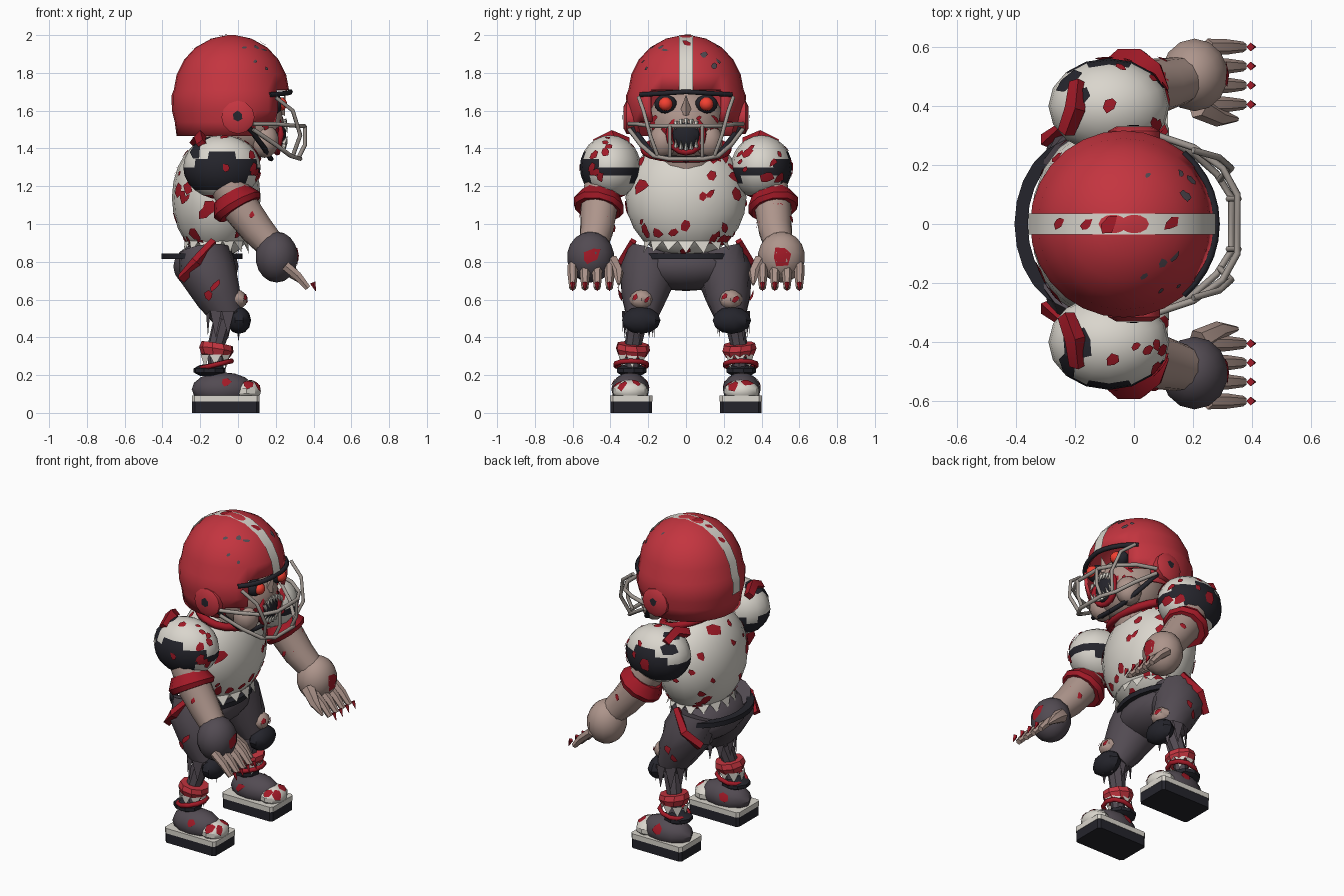
import bpy, bmesh, random
from math import sin, cos, pi, radians, atan2
from mathutils import Vector as V, Matrix

if "Cube" in bpy.data.objects:
    bpy.data.objects.remove(bpy.data.objects["Cube"])
random.seed(4)

def mat(name, *c):
    m = bpy.data.materials.new(name)
    m.diffuse_color = (*c, 1)
    m.use_nodes = True
    m.node_tree.nodes["Principled BSDF"].inputs["Base Color"].default_value = m.diffuse_color
    return m

RED, BLOOD = mat("red", .55, .035, .05), mat("dark_red", .36, .01, .02)
WHITE, SKIN = mat("white", .7, .67, .61), mat("skin", .42, .3, .26)
PANTS, BLACK = mat("cloth", .085, .07, .085), mat("black", .018, .018, .025)
METAL, GLOW = mat("bar", .36, .32, .29), mat("eye_red", .9, .05, .03)

def add(name, data, *mats):
    o = bpy.data.objects.new(name, data)
    bpy.context.collection.objects.link(o)
    for m in mats:
        data.materials.append(m)
    return o

def finish(name, bm, *mats):
    bmesh.ops.recalc_face_normals(bm, faces=bm.faces)
    me = bpy.data.meshes.new(name)
    bm.to_mesh(me)
    bm.free()
    return add(name, me, *mats)

def ball(name, c, r, *mats, seg=18, rings=10, pick=None):
    bm = bmesh.new()
    bmesh.ops.create_uvsphere(bm, u_segments=seg, v_segments=rings, radius=1)
    if pick:
        for f in bm.faces:
            f.material_index = pick(f.calc_center_median())
    bm.transform(Matrix.Translation(c) @ Matrix.Diagonal((*r, 1)))
    return finish(name, bm, *mats)

def tube(name, pts, radii, m, sides=10):
    bm, rings = bmesh.new(), []
    pts = [V(p) for p in pts]
    for i, p in enumerate(pts):
        t = pts[min(i + 1, len(pts) - 1)] - pts[max(i - 1, 0)]
        q = t.to_track_quat('Z', 'Y')
        rings.append([bm.verts.new(p + q @ V((radii[i] * cos(a), radii[i] * sin(a), 0)))
                      for a in (2 * pi * k / sides for k in range(sides))])
    for a, b in zip(rings, rings[1:]):
        for k in range(sides):
            j = (k + 1) % sides
            bm.faces.new((a[k], a[j], b[j], b[k]))
    bm.faces.new(rings[0][::-1])
    bm.faces.new(rings[-1])
    return finish(name, bm, m)

def spike(name, a, b, r, m, sides=5):
    return tube(name, [a, b], [r, .002], m, sides)

def wire(name, pts, r, m, cyclic=False):
    cu = bpy.data.curves.new(name, 'CURVE')
    cu.dimensions, cu.bevel_depth, cu.bevel_resolution = '3D', r, 1
    cu.use_fill_caps = True
    s = cu.splines.new('POLY')
    s.points.add(len(pts) - 1)
    for q, p in zip(s.points, pts):
        q.co = (*p, 1)
    s.use_cyclic_u = cyclic
    return add(name, cu, m)

def patches(name, c, r, dirs, m, size=(.02, .045), lift=1.02):
    # ragged stains hugging an ellipsoid
    bm, c, r = bmesh.new(), V(c), V(r)
    def proj(p):
        d = V((p.x / r.x, p.y / r.y, p.z / r.z)).normalized() * lift
        return bm.verts.new(c + V((d.x * r.x, d.y * r.y, d.z * r.z)))
    for d in dirs:
        d = V(d).normalized()
        p = V((d.x * r.x, d.y * r.y, d.z * r.z))
        u = d.orthogonal().normalized()
        w, s, ph = d.cross(u), random.uniform(*size), random.random() * 6
        sq = random.uniform(.5, 1)
        mid = proj(p)
        rim = [proj(p + s * random.uniform(.65, 1.4) * (u * cos(ph + k * pi / 3) + sq * w * sin(ph + k * pi / 3)))
               for k in range(6)]
        for k in range(6):
            bm.faces.new((mid, rim[k], rim[(k + 1) % 6]))
    return finish(name, bm, m)

def scatter(n, ok):
    out = []
    while len(out) < n:
        d = V([random.gauss(0, 1) for _ in range(3)]).normalized()
        if ok(d):
            out.append(d)
    return out

def shreds(name, c, rx, ry, z0, z1, n, m, flare=1.1):
    # torn hanging triangles around an ellipse
    bm = bmesh.new()
    for k in range(n):
        a, h = 2 * pi * k / n, pi / n
        top = [(c[0] + rx * cos(a + e), c[1] + ry * sin(a + e), z0) for e in (-h, h)]
        tip = (c[0] + rx * flare * cos(a), c[1] + ry * flare * sin(a), z1 + random.uniform(0, .35) * (z0 - z1))
        bm.faces.new([bm.verts.new(p) for p in top + [tip]])
    return finish(name, bm, m)

# helmet shell: turned profile with the face opening removed
HX, SEG = -.035, 28
prof = [(.29, 1.465), (.3, 1.54), (.315, 1.6), (.317, 1.68), (.305, 1.71), (.29, 1.79), (.25, 1.87), (.19, 1.935), (.105, 1.982), (.02, 2.0)]
bm = bmesh.new()
rings = [[bm.verts.new((HX + r * cos(2 * pi * k / SEG), r * sin(2 * pi * k / SEG), z)) for k in range(SEG)] for r, z in prof]
for i in range(len(prof) - 1):
    for k in range(SEG):
        a = 2 * pi * (k + .5) / SEG
        if i > 3 or abs(atan2(sin(a), cos(a))) > radians(44 if i else 60):
            j = (k + 1) % SEG
            bm.faces.new((rings[i][k], rings[i][j], rings[i + 1][j], rings[i + 1][k]))
bm.faces.new(rings[-1])
mod = finish("helmet", bm, RED).modifiers.new("shell", 'SOLIDIFY')
mod.thickness, mod.offset = .02, -1

# helmet centre stripe
bm = bmesh.new()
line = [(HX - (r + .006), z) for r, z in prof[2:-1]] + [(HX, 2.0)] + [(HX + r + .006, z) for r, z in prof[:3:-1][1:]]
rows = [[bm.verts.new((x, y, z)) for y in (-.036, .036)] for x, z in line]
for a, b in zip(rows, rows[1:]):
    bm.faces.new((a[0], a[1], b[1], b[0]))
finish("helmet_stripe", bm, WHITE)
dome = ((HX, 0, 1.70), (.305, .305, .295))
patches("stripe_stains", *dome, [(-.7, .02, .7), (-.4, -.02, .9), (-.15, 0, 1), (.5, 0, .85)], BLOOD, (.02, .035), 1.03)
patches("helmet_chips", *dome, scatter(10, lambda d: d.z > .35 and d.x > .2 and abs(d.y) > .2), PANTS, (.01, .02), 1.012)
wire("helmet_brow_rim", [(HX + .312 * cos(a), .312 * sin(a), 1.7 - .02 * abs(sin(a))) for a in [radians(t) for t in range(-50, 51, 10)]], .014, BLACK)

# head and face
HC, HR = (.03, 0, 1.53), (.215, .205, .2)
ball("head", HC, HR, SKIN)
tube("neck", [(-.08, 0, 1.3), (-.02, 0, 1.5)], [.17, .16], SKIN, 12)
spike("nose", (.215, 0, 1.585), (.25, 0, 1.68), .035, SKIN, 4)
ball("mouth", (.215, 0, 1.475), (.04, .075, .085), BLACK, seg=12, rings=8)
wire("bloody_lips", [(.228 - .02 * abs(sin(a)), .09 * cos(a), 1.475 + .095 * sin(a)) for a in [k * pi / 8 for k in range(16)]], .018, BLOOD, True)
for k in range(7):
    y = (k - 3) * .027
    d = .03 * (k - 3) ** 2 / 9
    spike("upper_tooth", (.245, y, 1.555 - d), (.262, y, 1.515 - d), .013, WHITE)
    spike("lower_tooth", (.24, y, 1.395 + d), (.262, y, 1.435 + d), .013, WHITE)
patches("face_stains", HC, HR, scatter(14, lambda d: d.x > .5 and d.z < .2 and abs(d.y) > .3), BLOOD, (.01, .03))

for s in (-1, 1):
    ball("eye_socket", (.195, s * .108, 1.635), (.045, .06, .05), BLACK, seg=12, rings=8)
    ball("eye", (.225, s * .108, 1.635), (.035, .038, .036), GLOW, seg=12, rings=8)
    tube("ear_disc", [(.0, s * .27, 1.565), (.0, s * .315, 1.565), (.0, s * .33, 1.565)], [.088, .088, .06], RED, 12)
    patches("ear_hole", (0, s * .322, 1.565), (.05, .013, .05), [(0, s, .1)], BLACK, (.02, .03), 1.05)
    ball("cheek", (.14, s * .12, 1.44), (.08, .075, .09), SKIN, seg=10, rings=7)
    wire("cage_side_bar", [(.2, s * .25, 1.67), (.29, s * .225, 1.6), (.33, s * .19, 1.47), (.29, s * .15, 1.36)], .011, METAL)
    wire("cage_upright", [(.355, s * .085, 1.52), (.355, s * .085, 1.42), (.32, s * .085, 1.35)], .011, METAL)
    wire("chin_strap", [(.05, s * .29, 1.52), (.14, s * .2, 1.4), (.17, s * .09, 1.35), (.175, 0, 1.345)], .014, BLACK)

def cage(name, half):
    wire(name, half + [(x, -y, z) for x, y, z in half[::-1]], .012, METAL)
cage("cage_top_bar", [(.08, .3, 1.53), (.2, .26, 1.53), (.3, .19, 1.52), (.35, .1, 1.52)])
cage("cage_lower_bar", [(.08, .3, 1.5), (.2, .24, 1.42), (.28, .17, 1.36), (.33, .09, 1.345)])

# jersey
TC, TR = (-.115, 0, 1.14), (.235, .32, .325)
ball("torso", TC, TR, WHITE, seg=20, rings=12)
patches("jersey_stains", TC, TR, scatter(40, lambda d: abs(d.z) < .75 and (abs(d.y) > .4 or d.x < 0)), BLOOD, (.018, .045), 1.015)
patches("chest_stains", TC, TR, scatter(14, lambda d: d.x > .4), BLOOD, (.015, .035), 1.015)
shreds("torn_hem", (-.115, 0), .17, .225, .91, .84, 16, WHITE)
wire("collar", [(-.06 + .16 * cos(a), .22 * sin(a), 1.395 - .05 * cos(a)) for a in [k * pi / 10 for k in range(20)]], .024, BLOOD, True)

# trousers and belt
ball("hips", (-.17, 0, .775), (.175, .285, .13), PANTS)
bm = bmesh.new()
loop = [[bm.verts.new((-.19 + (.215 + o) * cos(a), (.29 + o) * sin(a), z)) for a in [k * pi / 12 for k in range(24)]]
        for o, z in ((0, .815), (0, .845), (-.045, .845), (-.045, .815))]
for i in range(4):
    for k in range(24):
        a, b, j = loop[i], loop[(i + 1) % 4], (k + 1) % 24
        bm.faces.new((a[k], a[j], b[j], b[k]))
finish("belt", bm, BLACK)

def shoulder_colour(s):
    # dark tier slopes down and outwards below the white cap
    return lambda d: 2 if d.z < -.8 else 1 if d.z < .3 - .35 * abs(d.x - .1) + .25 * d.y * s and d.z > -.75 + .5 * max(d.x, 0) else 0

for s in (-1, 1):
    # shoulder pads
    SC, SR = (-.085, s * .4, 1.3), (.205, .162, .17)
    ball("shoulder_pad", SC, SR, WHITE, BLACK, BLOOD, seg=16, rings=12, pick=shoulder_colour(s))
    patches("pad_marks", SC, SR, [(-.5, s * .1, .8), (-.65, s * .5, .5)], BLACK, (.05, .07), 1.02)
    patches("pad_stains", SC, SR, scatter(13, lambda d: d.x > -.1 and d.z > -.4), BLOOD, (.018, .04), 1.03)
    tube("pad_strap", [(-.23, s * .31, 1.43), (-.2, s * .39, 1.462), (-.19, s * .48, 1.42)], [.03, .035, .03], BLOOD, 4)

    # arms
    tube("arm", [(-.05, s * .44, 1.2), (.01, s * .46, 1.09), (.1, s * .472, .97), (.19, s * .495, .87)], [.1, .1, .09, .075], SKIN, 12)
    tube("sleeve", [(-.035, s * .45, 1.155), (-.005, s * .462, 1.1), (.01, s * .467, 1.075)], [.105, .14, .125], BLOOD, 10)
    patches("arm_stains", (.06, s * .47, 1.0), (.1, .1, .13), scatter(7, lambda d: d.x > 0), BLOOD, (.012, .025), 1.0)

    # hands: one gloved, one bare
    hm = SKIN if s > 0 else PANTS
    PC, PR = (.205, s * .505, .825), (.115, .125, .135)
    ball("palm", PC, PR, hm, seg=14, rings=9)
    patches("palm_stain", PC, PR, [(1, 0, .05)], BLOOD, (.058, .062), 1.02)
    for k in range(4):
        y = s * (.405 + k * .065)
        tube("finger", [(.25, y, .78), (.315, y, .725), (.37, y, .66)], [.028, .026, .018], SKIN, 6)
        spike("finger_claw", (.395, y, .69), (.412, y, .645), .015, BLOOD, 4)
    tube("thumb", [(.22, s * .4, .8), (.29, s * .36, .74), (.35, s * .355, .68)], [.045, .032, .008], SKIN, 6)

    # legs
    tube("thigh", [(-.175, s * .165, .85), (-.16, s * .2, .74), (-.1, s * .225, .61), (-.05, s * .235, .5)], [.14, .152, .12, .08], PANTS, 14)
    tube("thigh_strap", [(-.3, s * .28, .71), (-.22, s * .335, .8), (-.13, s * .28, .91)], [.028, .03, .022], BLOOD, 4)
    patches("thigh_slash", (-.12, s * .22, .66), (.12, .135, .14), [(0, s, .1), (-.3, s, -.3)], BLOOD, (.025, .035), 1.05)
    ball("bare_knee", (-.015, s * .235, .6), (.065, .065, .055), SKIN, seg=8, rings=6)
    patches("knee_stains", (-.015, s * .235, .6), (.065, .065, .055), [(1, .5, 0), (1, -.6, .3)], BLOOD, (.018, .024), 1.05)
    ball("knee_pad", (.005, s * .24, .49), (.065, .105, .072), BLACK, seg=9, rings=6)
    shreds("torn_trouser", (-.07, s * .25), .1, .09, .54, .37, 9, PANTS, .95)
    tube("shin", [(-.07, s * .25, .52), (-.115, s * .28, .36), (-.12, s * .29, .16)], [.055, .045, .04], PANTS, 8)
    tube("sock_band", [(-.11, s * .28, .365), (-.115, s * .282, .335), (-.12, s * .285, .3)], [.085, .092, .075], RED, 9)
    shreds("torn_sock", (-.12, s * .285), .085, .08, .31, .23, 8, WHITE, .9)
    ball("ankle_wrap", (-.15, s * .29, .225), (.09, .085, .035), BLACK, seg=9, rings=5)
    wire("ankle_tape", [(-.12 + .085 * cos(a), s * .29 + .085 * sin(a), .255 + .02 * cos(a)) for a in [k * pi / 5 for k in range(10)]], .014, BLOOD, True)

    # shoes: stacked sole slabs and a rounded upper
    for name, z0, z1, g, m in (("outsole", 0, .06, 0, BLACK), ("midsole", .06, .092, .004, WHITE)):
        bm = bmesh.new()
        bmesh.ops.create_cube(bm, size=1)
        bm.transform(Matrix.Translation((-.065, s * .29, (z0 + z1) / 2)) @ Matrix.Diagonal((.355 + g, .22 + g, z1 - z0, 1)))
        bmesh.ops.bevel(bm, geom=[e for e in bm.edges if abs(e.verts[0].co.z - e.verts[1].co.z) > .01],
                        offset=.015, segments=1, affect='EDGES')
        finish(name, bm, m)
    ball("shoe_upper", (-.08, s * .295, .125), (.165, .1, .09), PANTS, seg=12, rings=8)
    ball("toe_cap", (.045, s * .295, .115), (.08, .095, .06), WHITE, seg=10, rings=7)
    patches("toe_stain", (.045, s * .295, .115), (.08, .095, .06), [(.5, .3, .8), (.7, -.4, .5), (.1, -.7, .6)], BLOOD, (.03, .04), 1.04)
    patches("shoe_stain", (-.08, s * .295, .125), (.165, .1, .09), [(.1, s, .4), (-.3, -s, .3)], BLOOD, (.025, .035), 1.03)

# smooth shading with sharp edges kept
for o in bpy.context.collection.objects:
    o.select_set(o.type == 'MESH')
bpy.context.view_layer.objects.active = bpy.data.objects["helmet"]
bpy.ops.object.shade_smooth_by_angle(angle=radians(35))
